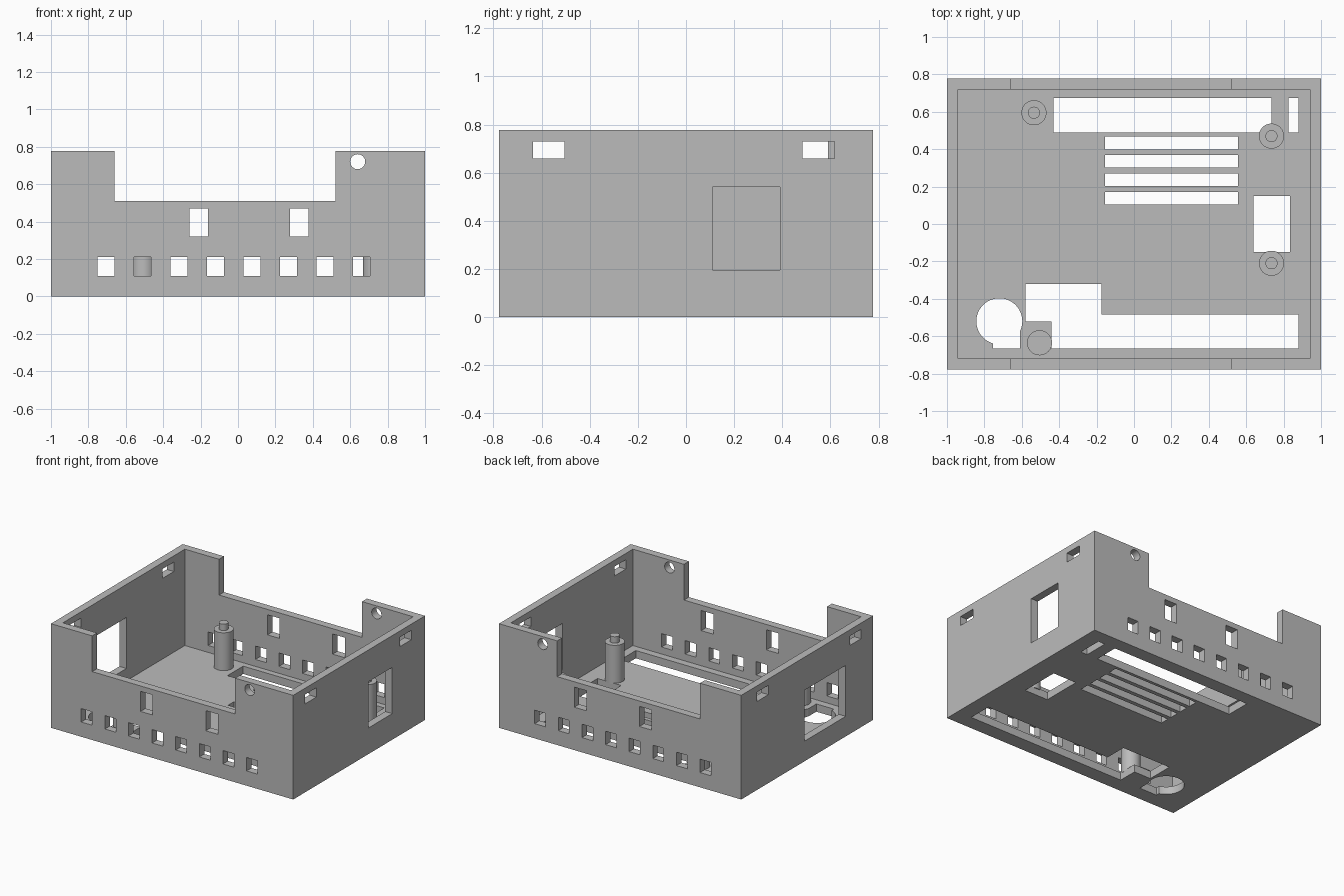
import bpy

cube = bpy.data.objects.get("Cube")
if cube:
    bpy.data.objects.remove(cube, do_unlink=True)

HX, HY, H = 1.0, 0.777, 0.777   # half width, half depth, height
WALL = 0.058
BIG = 1.2

grey = bpy.data.materials.new("light_grey_plastic")
grey.use_nodes = True
colour = (0.5, 0.5, 0.5, 1)
grey.diffuse_color = colour
grey.node_tree.nodes["Principled BSDF"].inputs["Base Color"].default_value = colour


def box(name, x, y, z):
    """Box from three (low, high) ranges."""
    centre = [(a + b) / 2 for a, b in (x, y, z)]
    bpy.ops.mesh.primitive_cube_add(size=1, location=centre)
    ob = bpy.context.object
    ob.name = name
    ob.scale = [b - a for a, b in (x, y, z)]
    bpy.ops.object.transform_apply(location=True, rotation=False, scale=True)
    return ob


def cylinder(name, centre, radius, depth, turn=0.0, sides=48):
    bpy.ops.mesh.primitive_cylinder_add(vertices=sides, radius=radius, depth=depth,
                                        location=centre, rotation=(turn, 0, 0))
    ob = bpy.context.object
    ob.name = name
    return ob


def smooth(ob):
    bpy.ops.object.select_all(action='DESELECT')
    ob.select_set(True)
    bpy.context.view_layer.objects.active = ob
    bpy.ops.object.shade_smooth_by_angle(angle=0.6)


case = box("enclosure_shell", (-HX, HX), (-HY, HY), (0, H))
cutters = []


def cut(x, y, z):
    cutters.append(box("cutter", x, y, z))


# Hollow interior
cut((-HX + WALL, HX - WALL), (-HY + WALL, HY - WALL), (WALL, BIG))

# Openings shared by the front and back walls
through = (-BIG, BIG)
cut((-0.66, 0.52), through, (0.51, BIG))
for i in range(8):
    x = -0.705 + i * 0.195
    cut((x - 0.045, x + 0.045), through, (0.11, 0.21))
for x in (-0.21, 0.328):
    cut((x - 0.05, x + 0.05), through, (0.32, 0.47))
cutters.append(cylinder("cutter", (0.64, 0, 0.72), 0.04, 2 * BIG, 1.570796))

# Side wall openings
left, right = (0.85, BIG), (-BIG, -0.85)
cut(left, (0.11, 0.39), (0.195, 0.54))
cut(right, (-0.455, 0.03), (0.15, 0.53))
for side, y in ((left, -0.57), (left, 0.55), (right, -0.57), (right, 0.523)):
    cut(side, (y - 0.066, y + 0.066), (0.66, 0.73))

# Floor openings
down = (-0.1, 0.1)
cut((-0.43, 0.735), (0.49, 0.675), down)
cut((0.825, 0.88), (0.49, 0.675), down)
cut((0.64, 0.835), (-0.15, 0.15), down)
cut((-0.58, -0.175), (-0.52, -0.32), down)
cut((-0.44, 0.88), (-0.665, -0.485), down)
for i in range(4):
    y = 0.138 + i * 0.0985
    cut((-0.155, 0.555), (y - 0.034, y + 0.034), down)
cutters.append(cylinder("cutter", (-0.72, -0.52, 0), 0.123, 0.2))
cut((-0.755, -0.61), (-0.665, -0.52), down)

# Carve the shell, then drop the cutters
for c in cutters:
    mod = case.modifiers.new("cut", 'BOOLEAN')
    mod.operation, mod.solver, mod.object = 'DIFFERENCE', 'EXACT', c
graph = bpy.context.evaluated_depsgraph_get()
carved = bpy.data.meshes.new_from_object(case.evaluated_get(graph))
case.modifiers.clear()
case.data = carved
for c in cutters:
    bpy.data.objects.remove(c, do_unlink=True)

# Mounting posts, three of them with locating pins
parts = [case]
posts = {"back_right": (-0.535, 0.595, True), "back_left": (0.735, 0.47, True),
         "front_left": (0.735, -0.21, True), "front_right": (-0.505, -0.635, False)}
low, shoulder, tip = 0.05, 0.34, 0.388
for name, (x, y, pinned) in posts.items():
    parts.append(cylinder(name + "_post", (x, y, (low + shoulder) / 2), 0.067, shoulder - low))
    if pinned:
        parts.append(cylinder(name + "_pin", (x, y, (shoulder + tip) / 2), 0.032, tip - shoulder))

for ob in parts:
    ob.data.materials.clear()
    ob.data.materials.append(grey)
    smooth(ob)
